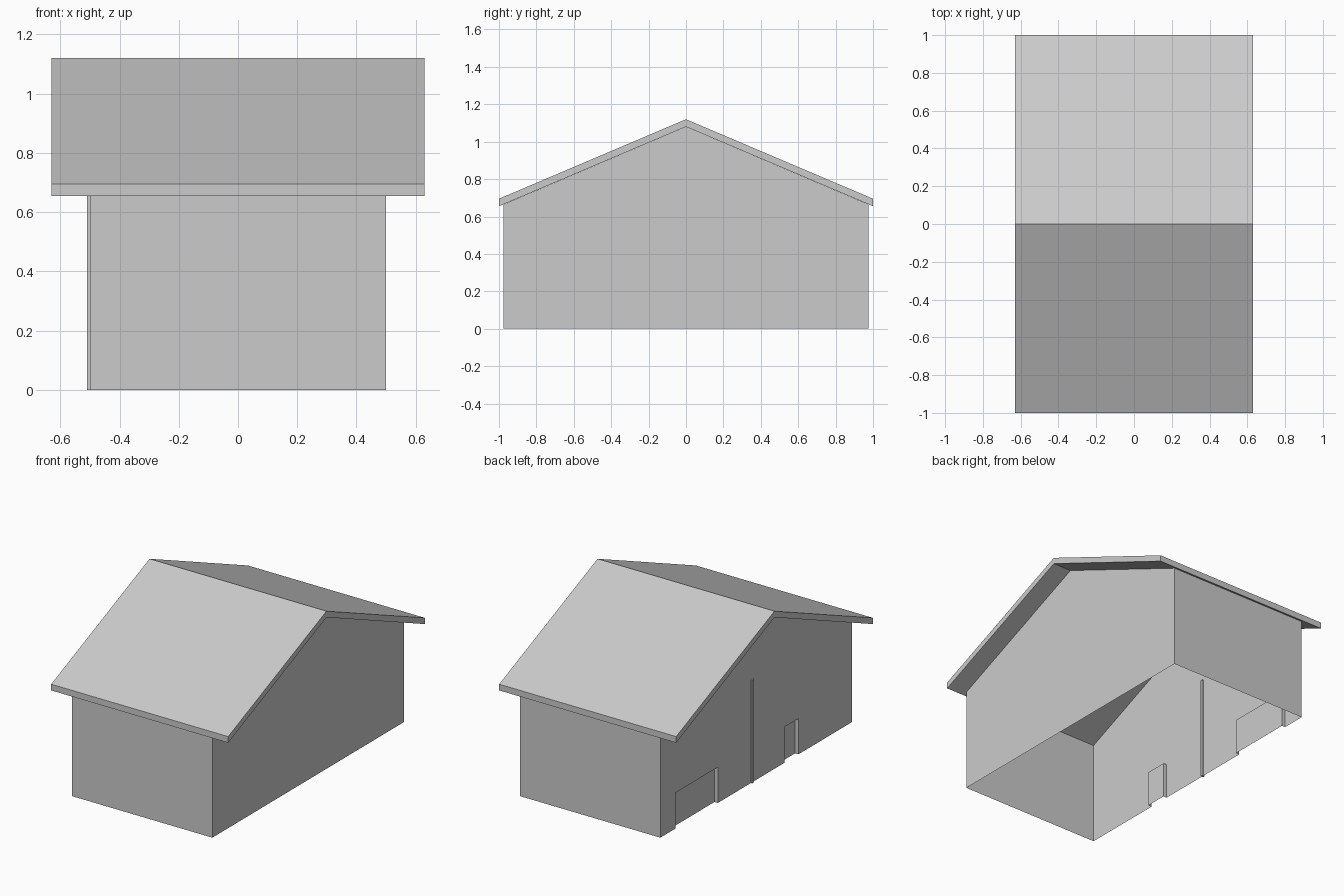
import bpy
import bmesh

default_cube = bpy.data.objects.get("Cube")
if default_cube:
    bpy.data.objects.remove(default_cube, do_unlink=True)

# Single plain finish
GREY = (0.6, 0.6, 0.6, 1.0)
grey = bpy.data.materials.new("light grey")
grey.use_nodes = True
grey.diffuse_color = GREY
for node in grey.node_tree.nodes:
    if node.type == 'BSDF_PRINCIPLED':
        node.inputs["Base Color"].default_value = GREY

WALL_X, WALL_Y = 0.5, 0.975          # half sizes of the walls
WALL_TOP, PEAK = 0.665, 1.08
ROOF_X, ROOF_Y = 0.63, 1.0           # half sizes of the roof
EAVE, ROOF_THICK = 0.655, 0.04
DOOR_TOP, RECESS = 0.23, 0.024
DOORS = [(-0.43, -0.29), (0.39, 0.82)]   # y ranges of the doorways


def make_object(name, faces):
    """Build an object from a list of faces, each a list of corner points."""
    bm = bmesh.new()
    for corners in faces:
        bm.faces.new([bm.verts.new(p) for p in corners])
    bmesh.ops.remove_doubles(bm, verts=bm.verts[:], dist=0.0001)
    bmesh.ops.recalc_face_normals(bm, faces=bm.faces[:])
    mesh = bpy.data.meshes.new(name)
    bm.to_mesh(mesh)
    bm.free()
    mesh.materials.append(grey)
    obj = bpy.data.objects.new(name, mesh)
    bpy.context.scene.collection.objects.link(obj)
    return obj


def at_x(x, profile):
    return [(x, y, z) for y, z in profile]


def extrude_x(profile, x0, x1):
    """Side faces joining a y-z profile at x0 to the same profile at x1."""
    return [at_x(x0, pair) + at_x(x1, pair)[::-1]
            for pair in zip(profile, profile[1:])]


# Walls: open underneath, with doorways notched into one gable end
eave_line = [(WALL_Y, WALL_TOP), (-WALL_Y, WALL_TOP)]
notched = [(-WALL_Y, 0)]
recess_faces = []
for y0, y1 in DOORS:
    frame = [(y0, 0), (y0, DOOR_TOP), (y1, DOOR_TOP), (y1, 0)]
    notched += frame
    recess_faces += extrude_x(frame, -WALL_X, -WALL_X + RECESS)
    recess_faces.append(at_x(-WALL_X + RECESS, frame))
notched += [(WALL_Y, 0)] + eave_line

gable = [(-WALL_Y, 0), (WALL_Y, 0), (WALL_Y, WALL_TOP), (0, PEAK), (-WALL_Y, WALL_TOP)]
wall_faces = [at_x(WALL_X, gable),
              at_x(-WALL_X, notched),
              at_x(-WALL_X, [eave_line[0], (0, PEAK), eave_line[1]])]
for y in (-WALL_Y, WALL_Y):
    wall_faces += extrude_x([(y, 0), (y, WALL_TOP)], -WALL_X, WALL_X)
make_object("walls", wall_faces + recess_faces)

# Roof: one folded slab with upright eave edges
under = [(-ROOF_Y, EAVE), (0, PEAK), (ROOF_Y, EAVE)]
over = [(y, z + ROOF_THICK) for y, z in under]
roof_faces = extrude_x(under + over[::-1] + under[:1], -ROOF_X, ROOF_X)
for x in (-ROOF_X, ROOF_X):
    for i in range(2):
        roof_faces.append(at_x(x, [under[i], under[i + 1], over[i + 1], over[i]]))
make_object("roof", roof_faces)

# Slim post dividing the doorway end
post = [(0.04, 0), (0.055, 0), (0.055, WALL_TOP), (0.04, WALL_TOP)]
post_x = (-WALL_X - 0.01, -WALL_X + 0.01)
make_object("dividing_post",
            extrude_x(post + post[:1], *post_x) + [at_x(x, post) for x in post_x])
